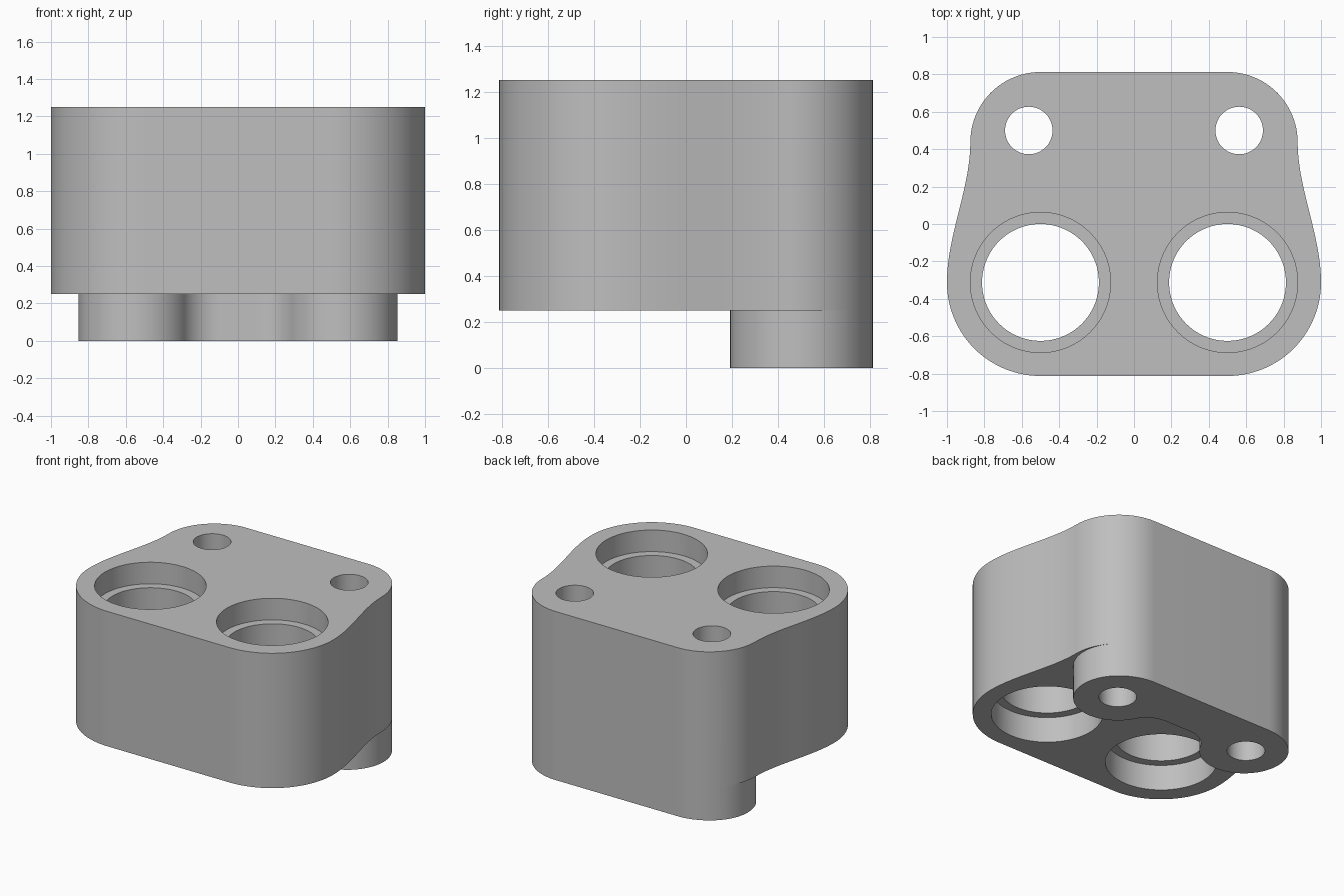
import bpy, bmesh, math
from mathutils import Vector
from mathutils.geometry import interpolate_bezier

cube = bpy.data.objects.get("Cube")
if cube:
    bpy.data.objects.remove(cube, do_unlink=True)

grey = bpy.data.materials.new("plain grey")
grey.use_nodes = True
grey.diffuse_color = (0.52, 0.52, 0.52, 1)
grey.node_tree.nodes["Principled BSDF"].inputs["Base Color"].default_value = (0.52, 0.52, 0.52, 1)


def arc(cx, cy, r, start, end, steps=20):
    """Points along a circular arc, angles in degrees."""
    angles = [math.radians(start + (end - start) * i / steps) for i in range(steps + 1)]
    return [(cx + r * math.cos(a), cy + r * math.sin(a)) for a in angles]


def prism(name, points, z0, z1):
    """Upright prism from an outline."""
    bm = bmesh.new()
    clean = []
    for p in points:
        if not clean or (Vector(p) - Vector(clean[-1])).length > 1e-4:
            clean.append(p)
    face = bm.faces.new([bm.verts.new((x, y, z0)) for x, y in clean])
    moved = bmesh.ops.extrude_face_region(bm, geom=[face])["geom"]
    bmesh.ops.translate(bm, vec=(0, 0, z1 - z0),
                        verts=[v for v in moved if isinstance(v, bmesh.types.BMVert)])
    bmesh.ops.recalc_face_normals(bm, faces=bm.faces)
    mesh = bpy.data.meshes.new(name)
    bm.to_mesh(mesh)
    bm.free()
    mesh.materials.append(grey)
    obj = bpy.data.objects.new(name, mesh)
    bpy.context.collection.objects.link(obj)
    return obj


def mirrored(half):
    """Close a right-hand half outline with its mirror image."""
    return half + [(-x, y) for x, y in reversed(half)]


def combine(target, tool, operation):
    mod = target.modifiers.new(operation.lower(), "BOOLEAN")
    mod.object, mod.operation, mod.solver = tool, operation, "EXACT"
    bpy.context.view_layer.objects.active = target
    bpy.ops.object.modifier_apply(modifier=mod.name)
    bpy.data.objects.remove(tool, do_unlink=True)


# Main block: wide front corners, curved waist, narrower rear corners
waist = [(p.x, p.y) for p in interpolate_bezier(
    Vector((1, -0.3125)), Vector((1, -0.06)), Vector((0.875, 0.19)), Vector((0.875, 0.4375)), 24)]
rear_corner = arc(0.5, 0.4375, 0.375, 0, 90, 24)
block = prism("mounting_block",
              mirrored(arc(0.5, -0.3125, 0.5, -90, 0, 28) + waist[1:-1] + rear_corner), 0.25, 1.25)

# Rear foot: two round lobes joined by a filleted strip, flush with the rear wall
cx, cy, r, fillet, strip_y = 0.553, 0.4905, 0.3, 0.207, 0.46
fillet_y = strip_y - fillet
fillet_x = cx - math.sqrt((r + fillet) ** 2 - (cy - fillet_y) ** 2)
join = math.degrees(math.atan2(cy - fillet_y, cx - fillet_x))
foot_half = (arc(fillet_x, fillet_y, fillet, 90, join, 14)
             + arc(cx, cy, r, join - 180, 44, 44)
             + rear_corner[12:])
foot = prism("rear_foot", mirrored(foot_half), 0, 0.25)
combine(block, foot, "UNION")

# Bores with a counterbore at each end, and bolt holes through the foot
for side in (-1, 1):
    for x, y, radius, z0, z1 in ((0.5, -0.3125, 0.3125, 0.1, 1.4),
                                 (0.5, -0.3125, 0.375, 1.09, 1.4),
                                 (0.5, -0.3125, 0.375, 0.1, 0.44),
                                 (0.5625, 0.5, 0.127, -0.1, 1.4)):
        circle = arc(side * x, y, radius, 0, 360, 72)[:-1]
        combine(block, prism("hole_cutter", circle, z0, z1), "DIFFERENCE")

# Smooth curved walls, crisp edges
bpy.ops.object.select_all(action="DESELECT")
block.select_set(True)
bpy.context.view_layer.objects.active = block
bpy.ops.object.shade_smooth_by_angle(angle=math.radians(30))
